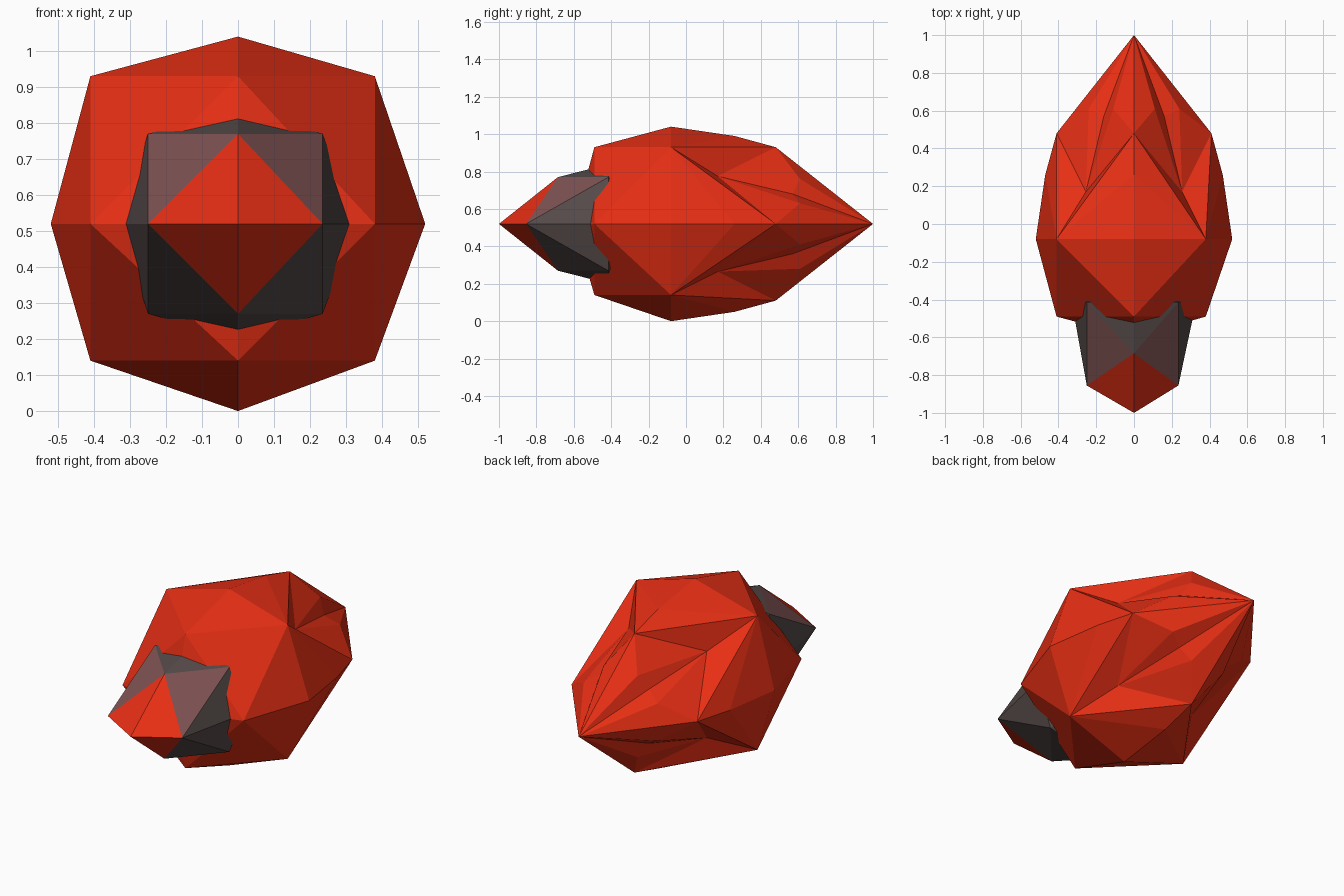
import bpy, bmesh

if "Cube" in bpy.data.objects:
    bpy.data.objects.remove(bpy.data.objects["Cube"])

ZC = 0.52  # height of the long axis


def material(name, rgb):
    m = bpy.data.materials.new(name)
    m.diffuse_color = (*rgb, 1)
    m.use_nodes = True
    m.node_tree.nodes["Principled BSDF"].inputs["Base Color"].default_value = m.diffuse_color
    return m


red = material("red", (0.80, 0.028, 0.007))
rosy_grey = material("rosy grey", (0.21, 0.085, 0.085))
dark_grey = material("dark grey", (0.09, 0.068, 0.066))


def build(name, tris, mats):
    """tris: list of (three points, material index), heights relative to ZC."""
    bm = bmesh.new()
    for pts, mi in tris:
        f = bm.faces.new([bm.verts.new((x, y, z + ZC)) for x, y, z in pts])
        f.material_index = mi
    bmesh.ops.remove_doubles(bm, verts=bm.verts, dist=0.001)
    bmesh.ops.recalc_face_normals(bm, faces=bm.faces)
    me = bpy.data.meshes.new(name)
    bm.to_mesh(me)
    bm.free()
    for m in mats:
        me.materials.append(m)
    ob = bpy.data.objects.new(name, me)
    bpy.context.collection.objects.link(ob)
    return ob


body, nose = [], []
for sx in (-1, 1):
    for sz in (-1, 1):
        # Body: faceted ball with a pointed, grooved rear
        fx = 0.38 if sx > 0 else 0.41
        fz = 0.38 if sz < 0 else 0.41
        X, Z = (sx * 0.52, -0.08, 0), (0, -0.08, sz * 0.52)
        C = (sx * fx, -0.08, sz * fz)
        FX, FZ, F = (sx * fx, -0.49, 0), (0, -0.49, sz * fz), (0, -0.60, 0)
        A, B, P = (sx * 0.41, 0.48, 0), (0, 0.48, sz * 0.41), (0, 1.0, 0)
        EX, EZ = (sx * 0.47, 0.26, 0), (0, 0.26, sz * 0.47)
        N = (sx * 0.255, 0.17, sz * 0.255)   # dent behind each corner
        M = (sx * 0.16, 0.57, sz * 0.16)     # bottom of the groove
        MX = (sx * 0.24, 0.61, sz * 0.11)    # banks of the groove
        MZ = (sx * 0.11, 0.61, sz * 0.24)
        for t in ((F, FX, FZ), (FX, FZ, C), (FX, X, C), (FZ, Z, C),
                  (X, EX, C), (EX, A, C), (Z, EZ, C), (EZ, B, C),
                  (C, A, N), (C, B, N), (A, MX, N), (B, MZ, N),
                  (N, MX, M), (N, MZ, M), (A, MX, P), (B, MZ, P),
                  (MX, M, P), (MZ, M, P)):
            body.append((t, 0))

        # Nose: red tip, grey collar sunk into the body
        nx = 0.235 if sx > 0 else 0.25
        corner = 1 if sz > 0 else 2
        T = (0, -1.0, 0)
        TX, TZ = (sx * nx, -0.855, 0), (0, -0.685, sz * 0.25)
        K = (sx * nx, -0.415, sz * 0.25)
        KX, KZ, KB = (sx * 0.33, -0.41, 0), (0, -0.41, sz * 0.32), (0, -0.2, 0)
        nose += [((T, TX, TZ), 0), ((TX, TZ, K), corner), ((TX, K, KX), 2),
                 ((TZ, K, KZ), 2), ((K, KX, KB), 2), ((K, KZ, KB), 2)]

build("body", body, [red])
build("nose", nose, [red, rosy_grey, dark_grey])
